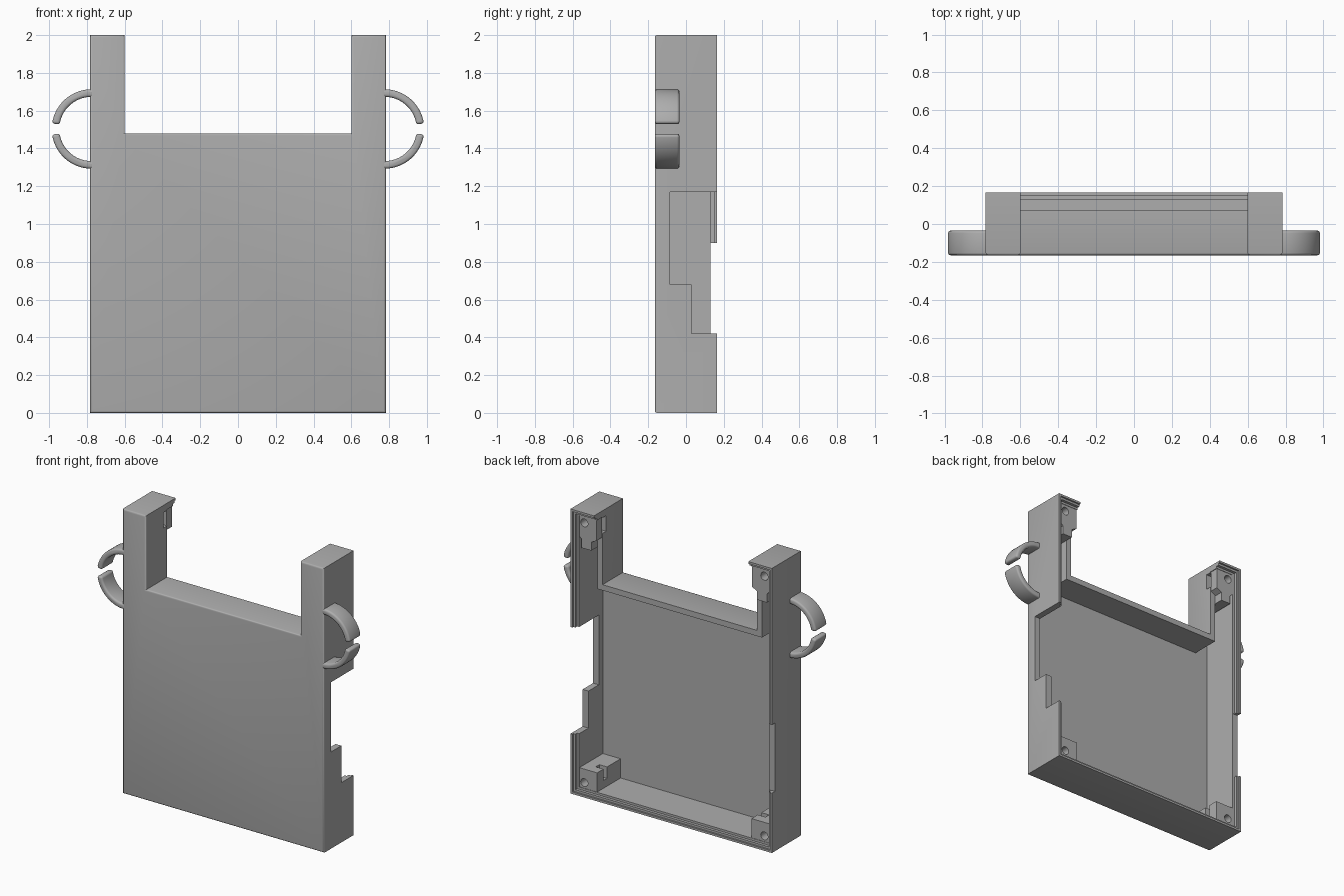
import bpy, bmesh, math
from mathutils import Vector

default = bpy.data.objects.get("Cube")
if default:
    bpy.data.objects.remove(default, do_unlink=True)

grey = bpy.data.materials.new("plain_grey")
grey.use_nodes = True
colour = (0.42, 0.42, 0.42, 1)
grey.diffuse_color = colour
grey.node_tree.nodes["Principled BSDF"].inputs["Base Color"].default_value = colour


def prism(name, pts, a, b, axis="y", bevel=0.0, pick=None):
    """Extrude a flat outline from a to b; optionally round the picked edges."""
    bm = bmesh.new()
    place = (lambda p, d: Vector((p[0], d, p[1]))) if axis == "y" else (lambda p, d: Vector((d, p[0], p[1])))
    low = [bm.verts.new(place(p, a)) for p in pts]
    high = [bm.verts.new(place(p, b)) for p in pts]
    bm.faces.new(low)
    bm.faces.new(high[::-1])
    for i in range(len(pts)):
        j = (i + 1) % len(pts)
        bm.faces.new((low[i], high[i], high[j], low[j]))
    bmesh.ops.recalc_face_normals(bm, faces=bm.faces)
    if bevel:
        edges = [e for e in bm.edges if pick(e)]
        bmesh.ops.bevel(bm, geom=edges, offset=bevel, segments=3, profile=0.5, affect="EDGES")
    mesh = bpy.data.meshes.new(name)
    bm.to_mesh(mesh)
    bm.free()
    mesh.materials.append(grey)
    obj = bpy.data.objects.new(name, mesh)
    bpy.context.collection.objects.link(obj)
    return obj


def box(name, x, y, z):
    return prism(name, [(x[0], z[0]), (x[1], z[0]), (x[1], z[1]), (x[0], z[1])], *y)


def side_box(name, s, x, y, z):
    return box(name, sorted((s * x[0], s * x[1])), y, z)


def disc(x, z, r, n=24):
    return [(x + r * math.cos(i * math.tau / n), z + r * math.sin(i * math.tau / n)) for i in range(n)]


def activate(obj):
    bpy.ops.object.select_all(action="DESELECT")
    obj.select_set(True)
    bpy.context.view_layer.objects.active = obj


def combine(obj, other, operation="DIFFERENCE"):
    mod = obj.modifiers.new("combine", "BOOLEAN")
    mod.operation, mod.solver, mod.object = operation, "EXACT", other
    activate(obj)
    bpy.ops.object.modifier_apply(modifier=mod.name)
    bpy.data.objects.remove(other, do_unlink=True)


def smooth(obj):
    activate(obj)
    bpy.ops.object.shade_smooth_by_angle(angle=math.radians(35))


def u_outline(x, bottom, top, arm, shelf):
    return [(-x, bottom), (x, bottom), (x, top), (arm, top),
            (arm, shelf), (-arm, shelf), (-arm, top), (-x, top)]


FRONT, BACK, WALL = -0.165, 0.165, 0.045
SIDE, ARM, SHELF = 0.783, 0.6, 1.48

# U-shaped shell with rounded front rim
shell = prism("shell", u_outline(SIDE, 0, 2, ARM, SHELF), FRONT, BACK, bevel=0.012,
              pick=lambda e: all(v.co.y < 0 for v in e.verts))

# Hollow interior, open at the back
combine(shell, prism("cavity", u_outline(SIDE - WALL, WALL, 2 - WALL, ARM + 0.04, SHELF - 0.04),
                     FRONT + 0.035, 0.3))

# Stepped lip around the back rim
for inset, depth in ((0.03, 0.133), (0.015, 0.153)):
    combine(shell, box("lip", (inset - SIDE, SIDE - inset), (depth, 0.3), (inset, 2 - inset)))

# Shelf and inner arm walls are shallower than the outside walls
combine(shell, box("inner_wall_trim", (-0.65, 0.65), (0.07, 0.3), (SHELF - 0.06, 2 - WALL)))

# Stepped opening in the left wall, shallow notch in the right wall
combine(shell, prism("left_opening", [(-0.085, 0.68), (0.03, 0.68), (0.03, 0.42), (0.3, 0.42),
                                      (0.3, 1.17), (-0.085, 1.17)], 0.7, 0.9, axis="x"))
combine(shell, box("right_notch", (-0.9, -0.7), (0.13, 0.3), (0.42, 0.9)))

for s, label in ((1, "left"), (-1, "right")):
    # Slot through the inner arm wall
    combine(shell, side_box("slot", s, (0.58, 0.66), (0.03, 0.09), (1.84, 1.95)))

    # Lower screw post with nut slot
    post = side_box(label + "_lower_post", s, (0.6, 0.742), (-0.133, 0.13), (0.04, 0.18))
    combine(post, prism("hole", disc(s * 0.7, 0.085, 0.028), -0.02, 0.2))
    combine(post, side_box("slot", s, (0.58, 0.66), (0.02, 0.06), (0.1, 0.2)))
    smooth(post)

    # Upper screw post, narrower below
    post = prism(label + "_upper_post",
                 [(s * x, z) for x, z in ((0.605, 1.96), (0.742, 1.96), (0.742, 1.81), (0.72, 1.79),
                                          (0.72, 1.73), (0.645, 1.73), (0.645, 1.79), (0.605, 1.81))],
                 -0.02, 0.13)
    combine(post, prism("hole", disc(s * 0.7, 1.91, 0.028), -0.01, 0.2))
    combine(post, side_box("slot", s, (0.58, 0.66), (0.03, 0.07), (1.84, 1.95)))
    smooth(post)

    # Pair of curved clips forming a split ring
    for up, place in ((1, "upper"), (-1, "lower")):
        angles = [math.radians(8 + i * 86 / 20) for i in range(21)]
        outer = [(0.21 + 0.012 * (i == 20), a) for i, a in enumerate(angles)]
        inner = [(0.17 - 0.012 * (i == 20), a) for i, a in enumerate(angles)]
        pts = [(s * (0.776 + r * math.cos(a)), 1.503 + up * r * math.sin(a))
               for r, a in outer + inner[::-1]]
        clip = prism(f"{label}_{place}_clip", pts, FRONT, -0.035, bevel=0.013,
                     pick=lambda e: e.calc_face_angle(0) > 0.7)
        smooth(clip)

smooth(shell)
